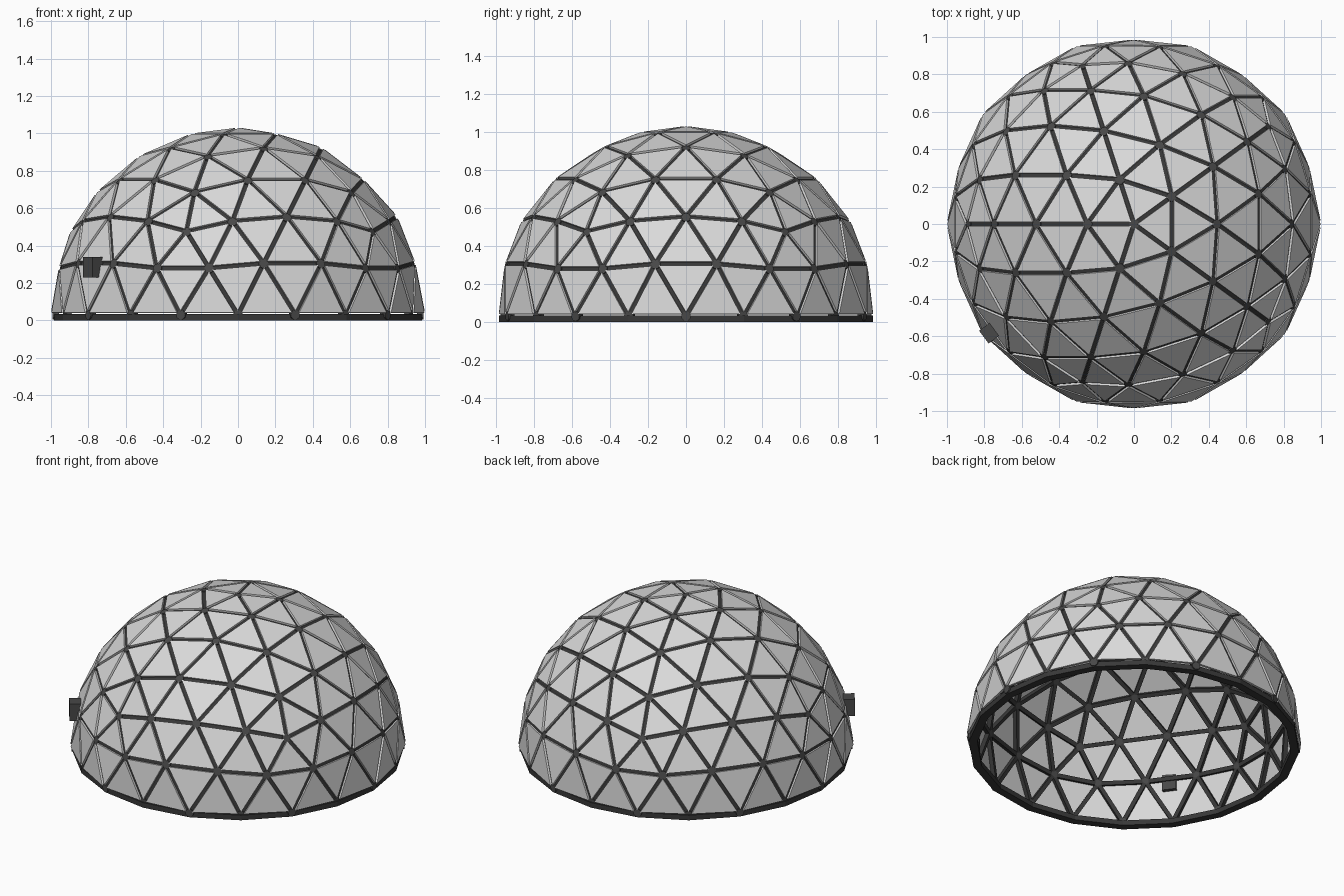
import bpy, bmesh, math
from mathutils import Vector, Matrix

if "Cube" in bpy.data.objects:
    bpy.data.objects.remove(bpy.data.objects["Cube"])

FREQ = 4            # each icosahedron face is split into 4 x 4 triangles
BASE = 0.03         # height of the dome equator
UP = Vector((0, 0, BASE))


def material(name, v):
    m = bpy.data.materials.new(name)
    m.diffuse_color = (v, v, v, 1)
    m.use_nodes = True
    m.node_tree.nodes["Principled BSDF"].inputs["Base Color"].default_value = m.diffuse_color
    return m


pane_mat = material("pale grey glass", 0.70)
strut_mat = material("dark grey frame", 0.04)
hub_mat = material("mid grey metal", 0.065)


def finish(name, bm, mat):
    bmesh.ops.recalc_face_normals(bm, faces=bm.faces)
    me = bpy.data.meshes.new(name)
    bm.to_mesh(me)
    bm.free()
    me.materials.append(mat)
    ob = bpy.data.objects.new(name, me)
    bpy.context.collection.objects.link(ob)
    return ob


def frame(origin, x_axis, z_axis):
    """Matrix with x along x_axis and z as near as possible to z_axis."""
    x = x_axis.normalized()
    y = z_axis.cross(x).normalized()
    z = x.cross(y)
    m = Matrix((x, y, z)).transposed().to_4x4()
    m.translation = origin
    return m


def add_box(bm, mat, size):
    bmesh.ops.create_cube(bm, size=1, matrix=mat @ Matrix.Diagonal((*size, 1)))


# Icosahedron standing on a point
def ring_point(deg, z):
    a, r = math.radians(deg), math.sqrt(1 - z * z)
    return Vector((r * math.cos(a), r * math.sin(a), z))


h = 1 / math.sqrt(5)
top = Vector((0, 0, 1))
hi = [ring_point(36 + 72 * k, h) for k in range(5)]
lo = [ring_point(72 * k, -h) for k in range(5)]
faces = []
for k in range(5):
    n = (k + 1) % 5
    faces += [(top, hi[k], hi[n]), (hi[k], lo[n], hi[n]), (hi[k], lo[k], lo[n])]

# Geodesic triangles of the upper half
nodes = {}


def node(p):
    p = p.normalized()
    key = tuple(round(c, 3) + 0.0 for c in p)
    if key not in nodes:
        nodes[key] = p
    return key


tris = []
for a, b, c in faces:
    def at(i, j):
        return (a * (FREQ - i - j) + b * i + c * j) / FREQ
    for i in range(FREQ):
        for j in range(FREQ - i):
            cells = [(at(i, j), at(i + 1, j), at(i, j + 1))]
            if i + j < FREQ - 1:
                cells.append((at(i + 1, j), at(i + 1, j + 1), at(i, j + 1)))
            for t in cells:
                if sum(p.z for p in t) > 0.01:
                    tris.append([node(p) for p in t])

# Alternate base nodes sit slightly further in
for p in nodes.values():
    if abs(p.z) < 1e-3:
        step = round(math.degrees(math.atan2(p.y, p.x)) / 18)
        if step % 2:
            p *= 0.985

# Panes: inset triangular plates
bm = bmesh.new()
GAP, THICK = 0.011, 0.014
for t in tris:
    p = [nodes[k] for k in t]
    n = (p[1] - p[0]).cross(p[2] - p[0]).normalized()
    if n.dot(p[0]) < 0:
        n = -n
    la, lb, lc = ((p[1] - p[2]).length, (p[2] - p[0]).length, (p[0] - p[1]).length)
    per = la + lb + lc
    centre = (p[0] * la + p[1] * lb + p[2] * lc) / per
    inradius = (p[1] - p[0]).cross(p[2] - p[0]).length / per
    q = [centre + (v - centre) * (1 - GAP / inradius) for v in p]
    outer = [bm.verts.new(v + n * 0.002 + UP) for v in q]
    inner = [bm.verts.new(v - n * (THICK - 0.002) + UP) for v in q]
    bm.faces.new(outer)
    bm.faces.new(inner[::-1])
    for i in range(3):
        j = (i + 1) % 3
        bm.faces.new((outer[i], inner[i], inner[j], outer[j]))
finish("dome_panes", bm, pane_mat)

# Struts: one beam per edge, just below the pane surface
bm = bmesh.new()
SHELL = 0.974
edges = {tuple(sorted((t[i], t[(i + 1) % 3]))) for t in tris for i in range(3)}
for ka, kb in sorted(edges):
    a, b = nodes[ka] * SHELL, nodes[kb] * SHELL
    if abs(a.z) + abs(b.z) < 1e-3:
        continue
    mid = (a + b) / 2
    add_box(bm, frame(mid + UP, b - a, mid.normalized()),
            ((b - a).length, 0.025, 0.028))
finish("dome_struts", bm, strut_mat)

# Hubs: short drums where the struts meet
bm = bmesh.new()
for p in nodes.values():
    rot = p.to_track_quat('Z', 'Y').to_matrix().to_4x4()
    bmesh.ops.create_cone(bm, cap_ends=True, segments=12, radius1=0.026,
                          radius2=0.026, depth=0.034,
                          matrix=Matrix.Translation(p * SHELL + UP) @ rot)
finish("strut_hubs", bm, hub_mat)

# Base ring: flat twenty-sided band under the dome
bm = bmesh.new()
loops = []
for r, z in ((0.985, 0.0), (0.985, 0.033), (0.935, 0.033), (0.935, 0.0)):
    loops.append([bm.verts.new((r * math.cos(math.radians(18 * k)),
                                r * math.sin(math.radians(18 * k)), z))
                  for k in range(20)])
for i in range(4):
    la, lb = loops[i], loops[(i + 1) % 4]
    for k in range(20):
        n = (k + 1) % 20
        bm.faces.new((la[k], la[n], lb[n], lb[k]))
finish("base_ring", bm, strut_mat)

# Control box on the front left side, passing through the shell
bm = bmesh.new()
out = Vector((math.cos(math.radians(217)), math.sin(math.radians(217)), 0))
add_box(bm, frame(out * 0.965 + Vector((0, 0, 0.285)), out, Vector((0, 0, 1))),
        (0.08, 0.085, 0.11))
finish("control_box", bm, hub_mat)
